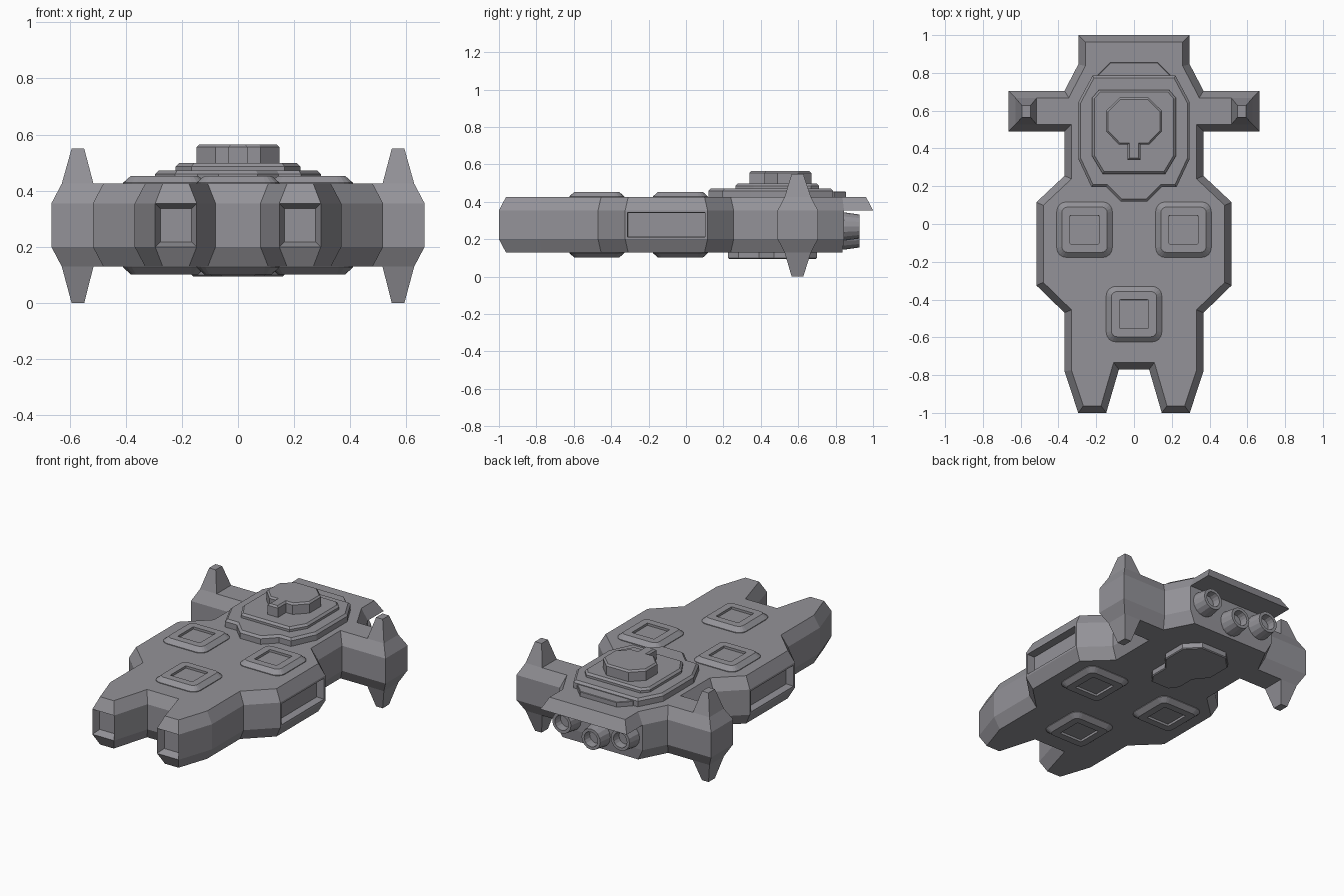
import bpy, bmesh, math
from mathutils import Vector

if "Cube" in bpy.data.objects:
    bpy.data.objects.remove(bpy.data.objects["Cube"])

grey = bpy.data.materials.new("dark_grey")
grey.diffuse_color = (0.295, 0.29, 0.315, 1)
grey.use_nodes = True
grey.node_tree.nodes["Principled BSDF"].inputs["Base Color"].default_value = grey.diffuse_color


def mirrored(half):
    """Closed symmetric outline from its right half (listed back to front)."""
    return half + [(-x, y) for x, y in reversed(half) if abs(x) > 1e-6]


def inset(pts, d):
    """Mitred inward offset of a closed 2D outline."""
    n = len(pts)
    area = sum(pts[i][0] * pts[(i + 1) % n][1] - pts[(i + 1) % n][0] * pts[i][1] for i in range(n))
    s = 1 if area > 0 else -1
    out = []
    for i in range(n):
        a, b, c = (Vector(pts[(i + k) % n]) for k in (-1, 0, 1))
        e1, e2 = (b - a).normalized(), (c - b).normalized()
        n1, n2 = Vector((-e1.y, e1.x)) * s, Vector((-e2.y, e2.x)) * s
        p = b + (n1 + n2) * d / (1 + n1.dot(n2))
        out.append((p.x, p.y))
    return out


def level(pts, z):
    return [(x, y, z) for x, y in pts]


def loft(name, rings, edit=None):
    """Skin a stack of equal-length rings and cap both ends."""
    bm = bmesh.new()
    vr = [[bm.verts.new(p) for p in r] for r in rings]
    n = len(rings[0])
    for r0, r1 in zip(vr, vr[1:]):
        for i in range(n):
            j = (i + 1) % n
            bm.faces.new((r0[i], r0[j], r1[j], r1[i]))
    bm.faces.new(vr[0])
    bm.faces.new(vr[-1])
    bmesh.ops.remove_doubles(bm, verts=bm.verts[:], dist=1e-5)
    bmesh.ops.recalc_face_normals(bm, faces=bm.faces[:])
    if edit:
        edit(bm)
    me = bpy.data.meshes.new(name)
    bm.to_mesh(me)
    bm.free()
    me.materials.append(grey)
    ob = bpy.data.objects.new(name, me)
    bpy.context.collection.objects.link(ob)
    return ob


def plate(name, pts, z0, z1, b):
    """Raised (or hanging) plate with a chamfered rim."""
    s = 1 if z1 > z0 else -1
    return loft(name, [level(pts, z0), level(pts, z1 - s * b), level(inset(pts, b), z1)])


def rounded_square(cx, cy, h, r, seg=4):
    pts = []
    for q, (sx, sy) in enumerate(((1, 1), (-1, 1), (-1, -1), (1, -1))):
        for k in range(seg + 1):
            a = math.pi / 2 * (q + k / seg)
            pts.append((cx + sx * (h - r) + r * math.cos(a), cy + sy * (h - r) + r * math.sin(a)))
    return pts


# Hull with side wings, front prongs and overhanging rear flap
BACK = 0.845
hull = mirrored([(0.295, 1.0), (0.295, BACK), (0.368, 0.705), (0.665, 0.705), (0.665, 0.49),
                 (0.368, 0.49), (0.368, 0.255), (0.517, 0.115), (0.517, -0.325),
                 (0.368, -0.47), (0.368, -0.78), (0.295, -1.0), (0.147, -1.0), (0.08, -0.77)])
hull_in = inset(hull, 0.037)


def no_flap(pts):
    pts = list(pts)
    pts[0], pts[-1] = pts[1], pts[-2]
    return pts


def cut_recesses(bm):
    fronts = [f for f in bm.faces if f.calc_center_median().y < -0.99]
    sides = [f for f in bm.faces if abs(f.normal.x) > 0.95 and abs(f.calc_center_median().x) > 0.5
             and f.calc_center_median().y < 0]
    bmesh.ops.inset_individual(bm, faces=fronts, thickness=0.018, depth=-0.045, use_even_offset=True)
    bmesh.ops.inset_individual(bm, faces=sides, thickness=0.013, use_even_offset=True)
    bmesh.ops.inset_individual(bm, faces=sides, thickness=0.001, depth=-0.05, use_even_offset=True)


loft("hull", [level(no_flap(hull_in), 0.13), level(no_flap(hull), 0.20),
              level(no_flap(hull), 0.355), level(hull, 0.355), level(hull_in, 0.425)], cut_recesses)

# Wing-tip fins, above and below
for side, sx in (("right", 1), ("left", -1)):
    for pos, z0, z1 in (("upper", 0.425, 0.55), ("lower", 0.13, 0.0)):
        base = [(sx * x, y) for x, y in ((0.515, 0.527), (0.628, 0.527), (0.628, 0.668), (0.515, 0.668))]
        tip = [(sx * x, y) for x, y in ((0.548, 0.565), (0.593, 0.565), (0.593, 0.627), (0.548, 0.627))]
        loft(f"{pos}_fin_{side}", [level(base, z0), level(tip, z1)])

# Rounded square hatches, three on top and three underneath
for i, (cx, cy) in enumerate(((-0.262, -0.03), (0.262, -0.03), (0, -0.477))):
    for pos, z, s in (("top", 0.425, 1), ("bottom", 0.13, -1)):
        steps = ((0.147, 0.05, -0.005), (0.147, 0.05, 0.004), (0.12, 0.03, 0.028),
                 (0.076, 0.004, 0.028), (0.0758, 0.004, 0.014))
        loft(f"{pos}_hatch_{i + 1}",
             [level(rounded_square(cx, cy, h, r), z + s * dz) for h, r, dz in steps])

# Stacked deck, command tower and belly plate
plate("rear_deck_step", mirrored([(0.125, 0.855), (0.19, 0.79), (0.19, 0.6)]), 0.42, 0.455, 0.003)
plate("lower_deck", mirrored([(0.22, 0.785), (0.295, 0.645), (0.295, 0.345), (0.225, 0.195),
                              (0.145, 0.195), (0.07, 0.12)]), 0.42, 0.472, 0.013)
plate("upper_deck", mirrored([(0.185, 0.71), (0.222, 0.668), (0.222, 0.36), (0.165, 0.265)]),
      0.465, 0.498, 0.012)
plate("command_tower", mirrored([(0.075, 0.67), (0.147, 0.6), (0.147, 0.49), (0.08, 0.42),
                                 (0.035, 0.42), (0.035, 0.34)]), 0.49, 0.565, 0.01)
plate("belly_plate", mirrored([(0.085, 0.70), (0.165, 0.62), (0.165, 0.47), (0.10, 0.39),
                               (0.10, 0.28), (0.06, 0.225)]), 0.135, 0.095, 0.005)

# Rear engine nozzles, hollow at the end
N = 16
for name, cx, cz in (("left", -0.2, 0.268), ("centre", 0, 0.22), ("right", 0.2, 0.268)):
    prof = ((0.075, 0.82), (0.075, 0.85), (0.064, 0.928), (0.046, 0.928), (0.042, 0.88))
    rings = [[(cx + r * math.cos(2 * math.pi * k / N), y, cz + r * math.sin(2 * math.pi * k / N))
              for k in range(N)] for r, y in prof]
    loft(f"engine_nozzle_{name}", rings)
